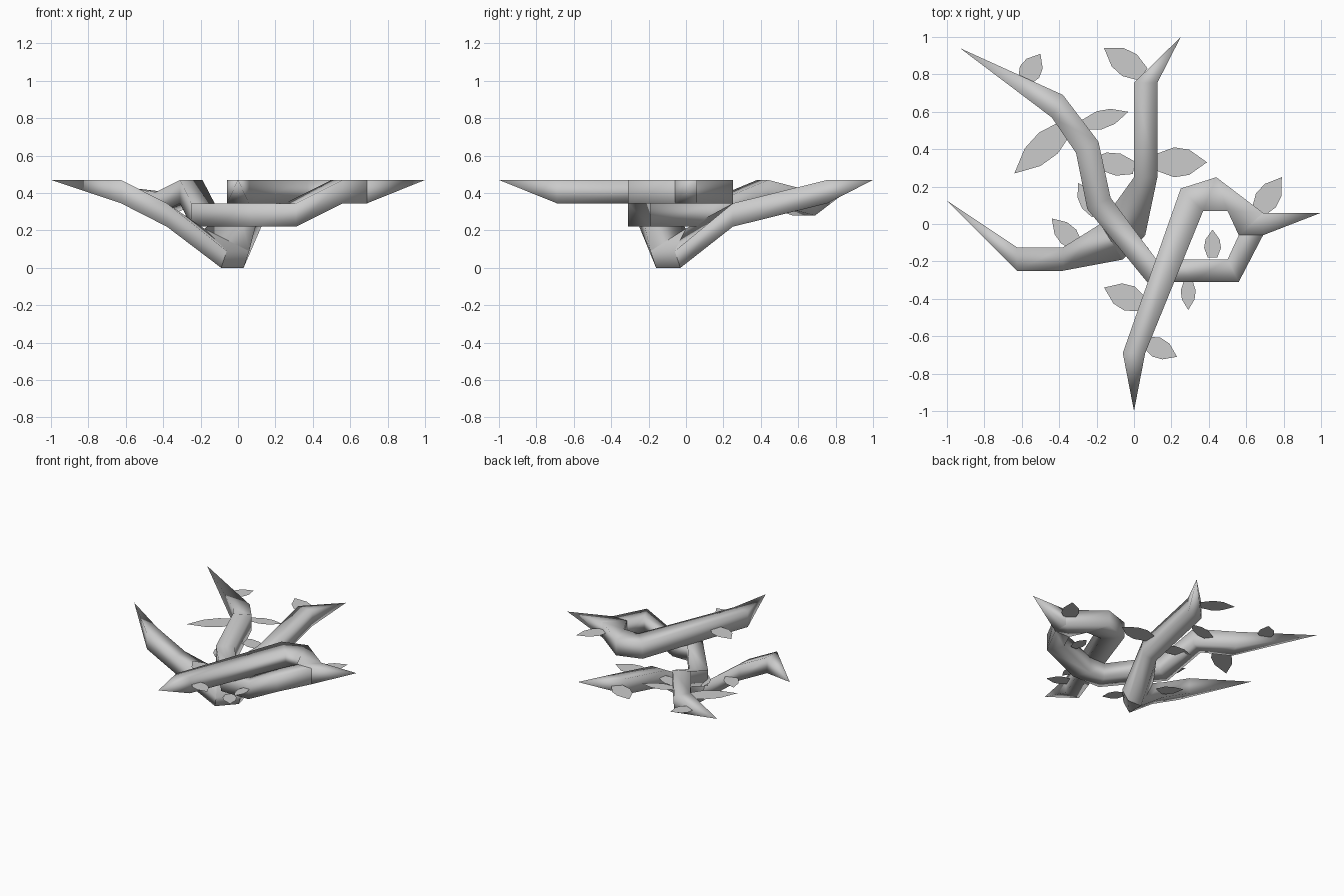
import bpy
from mathutils import Vector

if "Cube" in bpy.data.objects:
    bpy.data.objects.remove(bpy.data.objects["Cube"])

H = 0.125  # thickness of every branch


def make(name, verts, faces, smooth):
    me = bpy.data.meshes.new(name)
    me.from_pydata([tuple(v) for v in verts], [], faces)
    me.update()
    for p in me.polygons:
        p.use_smooth = smooth
    ob = bpy.data.objects.new(name, me)
    bpy.context.collection.objects.link(ob)
    return ob


def ring(lx, ly, rx, ry, z):
    """Square section with upright sides: left and right point, bottom height."""
    return [(lx, ly, z), (rx, ry, z), (rx, ry, z + H), (lx, ly, z + H)]


def branch(name, rings, start=None, end=None, caps=True):
    """Tube through four-cornered sections, each end pointed, flat or open."""
    rings = [ring(*r) if len(r) == 5 else r for r in rings]
    verts = [v for r in rings for v in r]
    faces = []
    for k in range(len(rings) - 1):
        a, b = 4 * k, 4 * k + 4
        for i in range(4):
            j = (i + 1) % 4
            faces.append((a + i, b + i, b + j, a + j))
    last = 4 * (len(rings) - 1)
    if start:
        verts.append(start)
        t = len(verts) - 1
        faces += [(t, i, (i + 1) % 4) for i in range(4)]
    elif caps:
        faces.append((0, 1, 2, 3))
    if end:
        verts.append(end)
        t = len(verts) - 1
        faces += [(t, last + (i + 1) % 4, last + i) for i in range(4)]
    elif caps:
        faces.append((last + 3, last + 2, last + 1, last))
    return make(name, verts, faces, True)


# foot: small three-cornered base that flares upward, sharing its inner edge
inner_low, inner_top = (-.09, -.03, 0), (-.18, .0, .21)
foot_left = [inner_low, (-.09, -.16, 0), (-.06, -.19, .09), inner_top]
foot_back = [inner_low, (.03, -.03, 0), (.06, -.06, .09), inner_top]
make("foot", foot_left + foot_back[1:3], [(0, 4, 1), (1, 4, 5, 2), (2, 5, 3)], True)

# lower branches: foot to the left tip, foot to the back tip
branch("lower_left_branch", [
    (-.625, -.125, -.625, -.25, .345),
    (-.38, -.125, -.38, -.25, .22),
    foot_left,
], start=(-1, .125, .47), caps=False)
branch("lower_back_branch", [
    foot_back,
    (0, .25, .125, .25, .22),
    (0, .755, .125, .755, .345),
], end=(.25, 1, .47), caps=False)

# crossing branch: back left tip to the fork on the right
branch("crossing_branch", [
    (-.38, .69, -.44, .57, .28),
    (-.19, .44, -.31, .38, .345),
    (-.125, .14, -.25, .08, .22),
    (.12, -.19, .07, -.31, .22),
    (.25, -.19, .31, -.31, .22),
    (.5, -.19, .56, -.31, .345),
    (.56, -.06, .69, -.06, .345),
], start=(-.93, .94, .47), caps=False)

# upper branch: front tip, hooks round to the right tip
branch("upper_branch", [
    (-.06, -.69, .06, -.69, .345),
    (.25, .19, .37, .07, .345),
    (.44, .25, .5, .07, .345),
    (.69, .06, .56, -.06, .345),
    (.69, .06, .69, -.06, .345),
], start=(0, -1, .47), end=(1, .06, .47))

# flat level leaves: base x, y, tip x, y, width, height
LEAVES = [
    (-.59, .76, -.50, .91, .12, .40),
    (.05, .80, -.16, .94, .14, .42),
    (-.27, .53, -.03, .60, .10, .38),
    (-.36, .52, -.64, .27, .15, .34),
    (.00, .30, -.24, .35, .12, .31),
    (.12, .33, .39, .33, .16, .32),
    (-.20, .05, -.30, .22, .10, .28),
    (-.30, -.12, -.44, .03, .11, .24),
    (.05, -.43, -.16, -.34, .14, .41),
    (.06, -.63, .23, -.71, .11, .41),
    (.29, -.30, .29, -.46, .08, .30),
    (.42, -.18, .42, -.03, .09, .36),
    (.66, .06, .79, .25, .13, .41),
    (.00, -.11, .10, -.24, .10, .10),
]
OUTLINE = [(0, -.28), (.35, -.5), (.65, -.42), (1, 0), (.65, .42), (.35, .5), (0, .28)]
for bx, by, tx, ty, w, z in LEAVES:
    base, along = Vector((bx, by, z)), Vector((tx - bx, ty - by, 0))
    side = Vector((-along.y, along.x, 0)).normalized() * w
    make("leaf", [base + along * u + side * v for u, v in OUTLINE], [tuple(range(7))], False)
